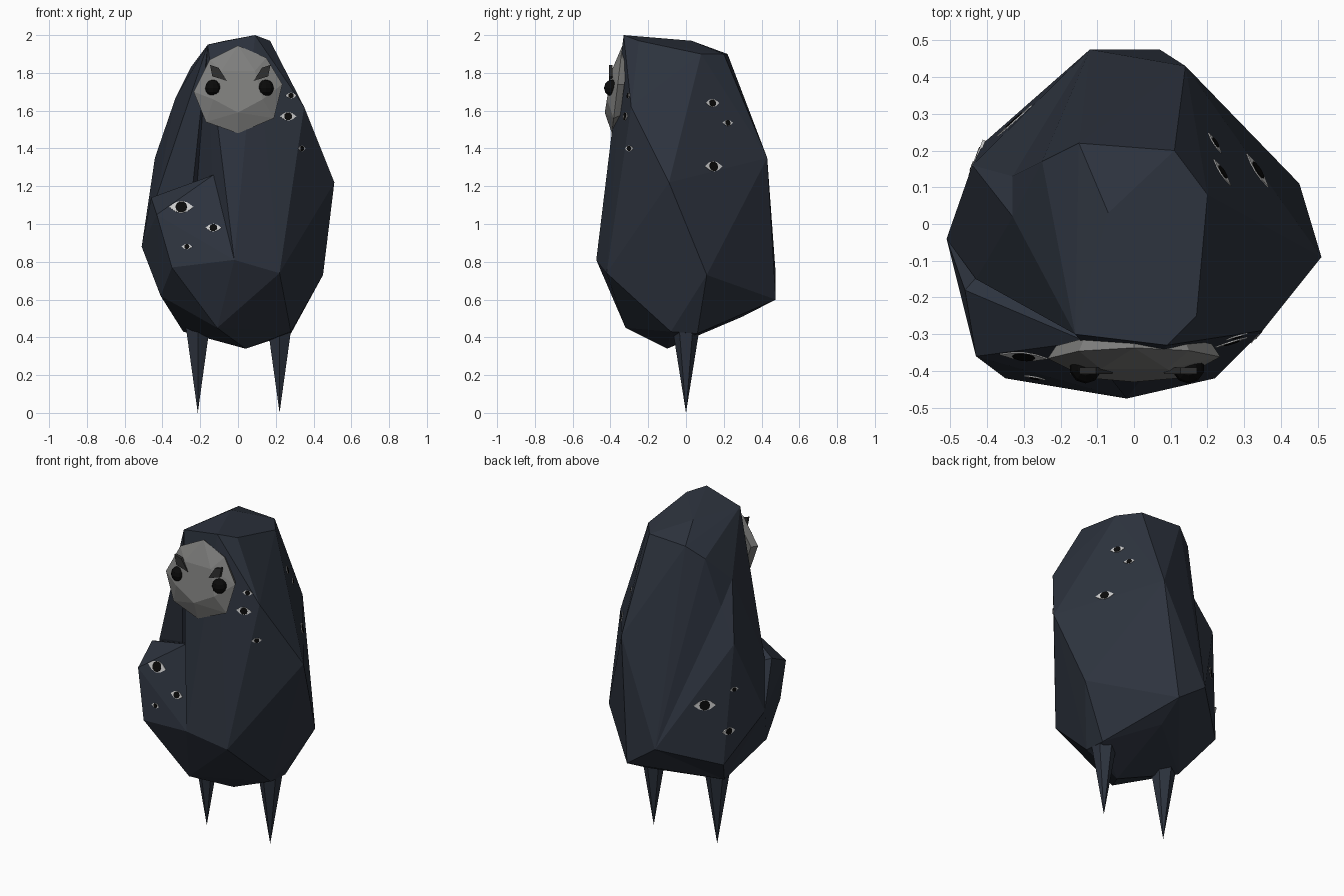
import bpy, bmesh, math
from mathutils import Vector, Matrix
from mathutils.bvhtree import BVHTree

if "Cube" in bpy.data.objects:
    bpy.data.objects.remove(bpy.data.objects["Cube"])


def material(name, rgb):
    m = bpy.data.materials.new(name)
    m.diffuse_color = (*rgb, 1)
    m.use_nodes = True
    m.node_tree.nodes["Principled BSDF"].inputs["Base Color"].default_value = m.diffuse_color
    return m


NAVY = material("navy", (0.026, 0.033, 0.048))
GREY = material("grey", (0.21, 0.21, 0.205))
DARK = material("charcoal", (0.03, 0.03, 0.03))
BLACK = material("black", (0.003, 0.003, 0.003))
PALE = material("pale", (0.6, 0.6, 0.58))


def finish(bm, name, mat):
    bmesh.ops.recalc_face_normals(bm, faces=bm.faces)
    me = bpy.data.meshes.new(name)
    bm.to_mesh(me)
    bm.free()
    me.materials.append(mat)
    ob = bpy.data.objects.new(name, me)
    bpy.context.collection.objects.link(ob)
    return ob


trees = []


def hull(name, points, mat=NAVY):
    bm = bmesh.new()
    for p in points:
        bm.verts.new(p)
    res = bmesh.ops.convex_hull(bm, input=bm.verts)
    junk = {g for g in res["geom_interior"] + res["geom_unused"]
            if isinstance(g, bmesh.types.BMVert)}
    bmesh.ops.delete(bm, geom=list(junk), context='VERTS')
    bmesh.ops.recalc_face_normals(bm, faces=bm.faces)
    if mat == NAVY:
        trees.append(BVHTree.FromBMesh(bm))
    return finish(bm, name, mat)


def prism(name, outline, matrix, y0, y1, mat):
    """Flat outline (x, z) with thickness along local y, front at y0."""
    bm = bmesh.new()
    rings = [[bm.verts.new(matrix @ Vector((x, y, z))) for x, z in outline] for y in (y0, y1)]
    n = len(outline)
    for r in rings:
        bm.faces.new(r)
    for i in range(n):
        j = (i + 1) % n
        bm.faces.new((rings[0][i], rings[0][j], rings[1][j], rings[1][i]))
    return finish(bm, name, mat)


# Faceted main body
body = hull("body", [
    (-.16, -.30, 1.95), (.09, -.33, 2.0), (.17, -.25, 1.97), (-.07, .03, 1.97),
    (.20, .08, 1.90), (.11, .20, 1.90), (-.15, .22, 1.90), (-.25, .17, 1.83),
    (-.33, .02, 1.67), (-.33, .13, 1.54), (.35, -.29, 1.62), (.51, -.09, 1.22),
    (.14, .43, 1.35), (-.09, .44, .93), (-.12, .475, .735), (.07, .475, .60),
    (.05, .30, .51), (.45, .11, .73), (.45, .05, .95), (.22, -.42, .74),
    (-.02, -.475, .81), (-.29, .04, .43), (-.11, -.32, .45),
    (.04, -.10, .34), (.28, -.08, .43), (.28, .06, .42)])

# Folded bulge on the left front, and the folded wing on the left back
bulge = hull("side_bulge", [
    (-.13, -.32, 1.26), (-.34, -.27, 1.16), (-.46, -.18, 1.14), (-.43, -.36, 1.05),
    (-.02, -.475, .81), (-.35, -.42, .77), (-.51, -.04, .88), (-.41, -.20, .62),
    (-.29, .04, .43), (-.11, -.32, .45), (-.30, .0, 1.1)])
wing = hull("back_wing", [
    (-.16, -.30, 1.95), (-.33, .02, 1.67), (-.33, .13, 1.54), (-.44, .16, 1.35),
    (-.43, -.15, 1.15), (-.24, -.20, 1.20), (-.51, -.04, .88), (-.41, .22, .62),
    (-.12, .475, .735), (-.10, .10, 1.0), (-.29, .04, .43)])

# Fuse the three masses into one skin
for part in (bulge, wing):
    mod = body.modifiers.new("fuse", 'BOOLEAN')
    mod.operation, mod.solver, mod.object = 'UNION', 'EXACT', part
bpy.context.view_layer.update()
fused = bpy.data.meshes.new_from_object(body.evaluated_get(bpy.context.evaluated_depsgraph_get()))
body.modifiers.clear()
body.data = fused
for part in (bulge, wing):
    bpy.data.objects.remove(part)

# Spike legs
for side, x in (("left", -.213), ("right", .22)):
    bm = bmesh.new()
    bmesh.ops.create_cone(bm, cap_ends=True, segments=6, radius1=0, radius2=.08, depth=.5,
                          matrix=Matrix.Translation((x, 0, .25)))
    bmesh.ops.remove_doubles(bm, verts=bm.verts, dist=1e-4)
    finish(bm, side + "_leg", NAVY)

# Face plate: angular rim, raised front facets, rim sunk into the body
RIM = [(-.15, 1.87), (0, 1.945), (.15, 1.88), (.235, 1.74), (.19, 1.56),
       (0, 1.48), (-.17, 1.54), (-.235, 1.70)]
FRONT = [(0, 1.59), (-.13, 1.66), (.13, 1.66), (-.09, 1.81), (.09, 1.81)]


def tilt(z):
    return -.365 + .12 * (z - 1.71)


hull("face_plate",
     [(x, tilt(z), z) for x, z in RIM]
     + [(x, -.43 + .16 * (z - 1.59), z) for x, z in FRONT]
     + [(x * .9, tilt(z) + .035, 1.71 + (z - 1.71) * .9) for x, z in RIM], GREY)

# Main eyes and brows
brow = [(.16, .13), (.148, .07), (.07, .045), (.115, .115)]
for side, s in (("left", -1), ("right", 1)):
    bm = bmesh.new()
    bmesh.ops.create_uvsphere(bm, u_segments=10, v_segments=6, radius=.044,
                              matrix=Matrix.Translation((.008 + s * .14, -.39, 1.72)))
    finish(bm, side + "_face_eye", BLACK)
    prism(side + "_brow", [(s * x, z) for x, z in brow],
          Matrix.Translation((.012, 0, 1.712)), -.408, -.39, DARK)

# Small almond eyes projected onto the body
ALMOND = [(-1, 0), (-.5, .38), (0, .52), (.5, .38), (1, 0), (.5, -.38), (0, -.52), (-.5, -.38)]


def body_eye(name, start, direction, width):
    hits = [t.ray_cast(Vector(start), Vector(direction)) for t in trees]
    hits = [h for h in hits if h[0] is not None]
    if not hits:
        return
    loc, nrm, _, _ = min(hits, key=lambda h: h[3])
    ax = Vector((0, 0, 1)).cross(nrm).normalized()
    up = nrm.cross(ax)
    mat = Matrix((ax, -nrm, up)).transposed().to_4x4()
    mat.translation = loc
    h = width / 2
    prism(name, [(x * h, z * h) for x, z in ALMOND], mat, -.003, .005, PALE)
    r = .48 * h
    prism(name + "_pupil", [(r * math.cos(a * math.pi / 5), r * math.sin(a * math.pi / 5))
                            for a in range(10)], mat, -.005, .003, BLACK)


for i, (x, z, w) in enumerate([(-.30, 1.09, .13), (-.13, .98, .085), (-.27, .88, .058)]):
    body_eye(f"bulge_eye_{i}", (x, -3, z), (0, 1, 0), w)
for i, (x, z, w) in enumerate([(.28, 1.68, .06), (.265, 1.57, .09)]):
    body_eye(f"front_eye_{i}", (x, -3, z), (0, 1, 0), w)
body_eye("front_eye_2", (3, -.30, 1.40), (-1, 0, 0), .06)
for i, (y, z, w) in enumerate([(.14, 1.64, .085), (.22, 1.535, .065), (.145, 1.305, .11)]):
    body_eye(f"right_eye_{i}", (3, y, z), (-1, 0, 0), w)
look = Vector((.517, -.743, -.423)).normalized()
right = Vector((-.82, -.57, 0)).normalized()
for i, (a, b, w) in enumerate([(.106, .72, .125), (.24, .575, .085), (.27, .81, .055)]):
    body_eye(f"back_eye_{i}", right * a + right.cross(look) * b - look * 4, look, w)
